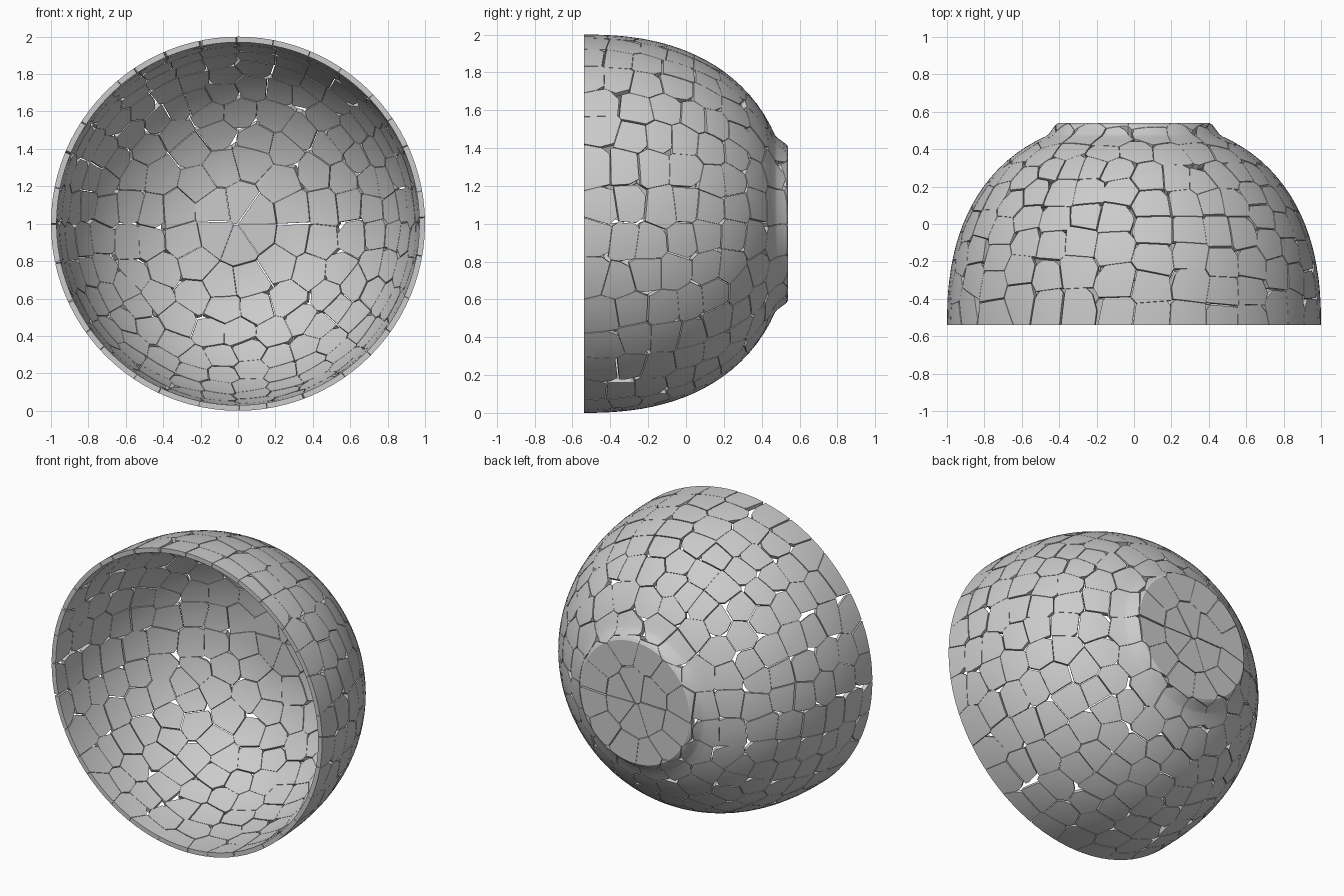
import bpy, bmesh, math, random
from mathutils import Vector

if "Cube" in bpy.data.objects:
    bpy.data.objects.remove(bpy.data.objects["Cube"])

random.seed(11)
RIM, FOOT, FLOOR = -0.54, 0.54, 0.50
N, DEPTH = 2.35, 1.093     # superellipse of the bowl wall
INNER = 0.97               # inner wall relative to the outer wall
SEG = 96


def wall_radius(y):
    t = (y - RIM) / DEPTH
    return (1 - t ** N) ** (1 / N)


# outer profile (radius, y): flat base, foot ring, curved wall to the rim
profile = [(0.0, FOOT), (0.1, FOOT), (0.2, FOOT), (0.3, FOOT), (0.405, FOOT),
           (0.42, 0.53), (0.455, 0.482)]
for i in range(21):
    y = 0.47 - (0.47 - RIM) * (i / 20) ** 1.25
    profile.append((wall_radius(y), y))


def ring_point(r, y, a):
    return Vector((r * math.cos(a), y, 1 + r * math.sin(a)))


def inner_point(p):
    """Matching point on the inside of the bowl."""
    r, t = math.hypot(p.x, p.z - 1), max(0, p.y - RIM) / DEPTH
    k = INNER / (r ** N + t ** N) ** (1 / N)
    return Vector((p.x * k, min(FLOOR, RIM + (p.y - RIM) * k), 1 + (p.z - 1) * k))


# surface patches of the whole outside
patches = []
for (r0, y0), (r1, y1) in zip(profile, profile[1:]):
    for k in range(SEG):
        a, b = 2 * math.pi * k / SEG, 2 * math.pi * (k + 1) / SEG
        quad = [ring_point(r0, y0, a), ring_point(r1, y1, a), ring_point(r1, y1, b)]
        if r0 > 0:
            quad.append(ring_point(r0, y0, b))
        patches.append((sum(quad, Vector()) / len(quad), quad))

# arc length lookup along the profile
lengths = [0.0]
for p, q in zip(profile, profile[1:]):
    lengths.append(lengths[-1] + math.dist(p, q))


def at_length(s):
    s = max(0.02, min(s, lengths[-1] - 0.03))
    i = next(i for i in range(len(lengths) - 1) if lengths[i + 1] >= s)
    f = (s - lengths[i]) / (lengths[i + 1] - lengths[i])
    return [profile[i][j] + f * (profile[i + 1][j] - profile[i][j]) for j in (0, 1)]


# one seed per shard: rings near the foot, staggered columns on the wall
seeds = []
first, rings = 0.52, 8
step = (lengths[-1] - first + 0.08) / rings
rows = [(0.13, 6), (0.34, 12)]
rows += [(first + i * step, (16, 22, 32, 32, 32, 32, 32, 32)[i]) for i in range(rings)]
lean = [random.uniform(-0.12, 0.12) for _ in range(32)]
shift = [random.uniform(-0.05, 0.05) for _ in range(32)]
for s, n in rows:
    for k in range(n):
        wall = n == 32
        r, y = at_length(s + random.uniform(-0.03, 0.03) + (shift[k] if wall else 0))
        jitter = random.uniform(-0.13, 0.13) + (lean[k] if wall else 0)
        seeds.append(ring_point(r, y, 2 * math.pi * (k + 0.5 + jitter) / n))


def cut(bm, co, normal):
    bmesh.ops.bisect_plane(bm, geom=bm.verts[:] + bm.edges[:] + bm.faces[:],
                           dist=1e-6, plane_co=co, plane_no=normal, clear_outer=True)


def thicken(bm):
    """Add the inside face and the broken side walls of a shard."""
    outer_faces = bm.faces[:]
    border = [(loop.vert, loop.link_loop_next.vert) for f in outer_faces
              for loop in f.loops if loop.edge.is_boundary]
    inside = {v: bm.verts.new(inner_point(v.co)) for v in bm.verts[:]}
    for f in outer_faces:
        bm.faces.new([inside[v] for v in reversed(f.verts)])
    for a, b in border:
        bm.faces.new([b, a, inside[a], inside[b]])


# cut every shard out of the bowl between its neighbours
verts, faces = [], []
for seed in seeds:
    bm = bmesh.new()
    for centre, quad in patches:
        if (centre - seed).length < 0.36:
            bm.faces.new([bm.verts.new(p) for p in quad])
    bmesh.ops.remove_doubles(bm, verts=bm.verts[:], dist=1e-5)
    near = sorted((o for o in seeds if 0 < (o - seed).length < 0.5),
                  key=lambda o: (o - seed).length)[:18]
    for other in near:
        d = (other - seed).normalized()
        gap = random.choice((0.0005, 0.001, 0.001, 0.002, 0.005))
        cut(bm, (seed + other) / 2 - d * gap, d)
    # chip off a few far corners, away from the rim
    for _ in range(random.choice((0, 1, 1, 2))):
        corners = [v for v in bm.verts if v.co.y > max(RIM + 0.08, seed.y)]
        if corners:
            far = max(corners, key=lambda v: (v.co - seed).length)
            d = far.co - seed
            cut(bm, seed + d * random.uniform(0.8, 0.93), d)
    thicken(bm)
    bmesh.ops.recalc_face_normals(bm, faces=bm.faces[:])
    base = len(verts)
    bm.verts.index_update()
    verts += [v.co.copy() for v in bm.verts]
    faces += [[base + v.index for v in f.verts] for f in bm.faces]
    bm.free()

mesh = bpy.data.meshes.new("cracked_bowl")
mesh.from_pydata(verts, [], faces)
bowl = bpy.data.objects.new("cracked_bowl", mesh)
bpy.context.collection.objects.link(bowl)

# smooth shards with crisp broken edges
bpy.context.view_layer.objects.active = bowl
bowl.select_set(True)
bpy.ops.object.shade_smooth_by_angle(angle=math.radians(20))
